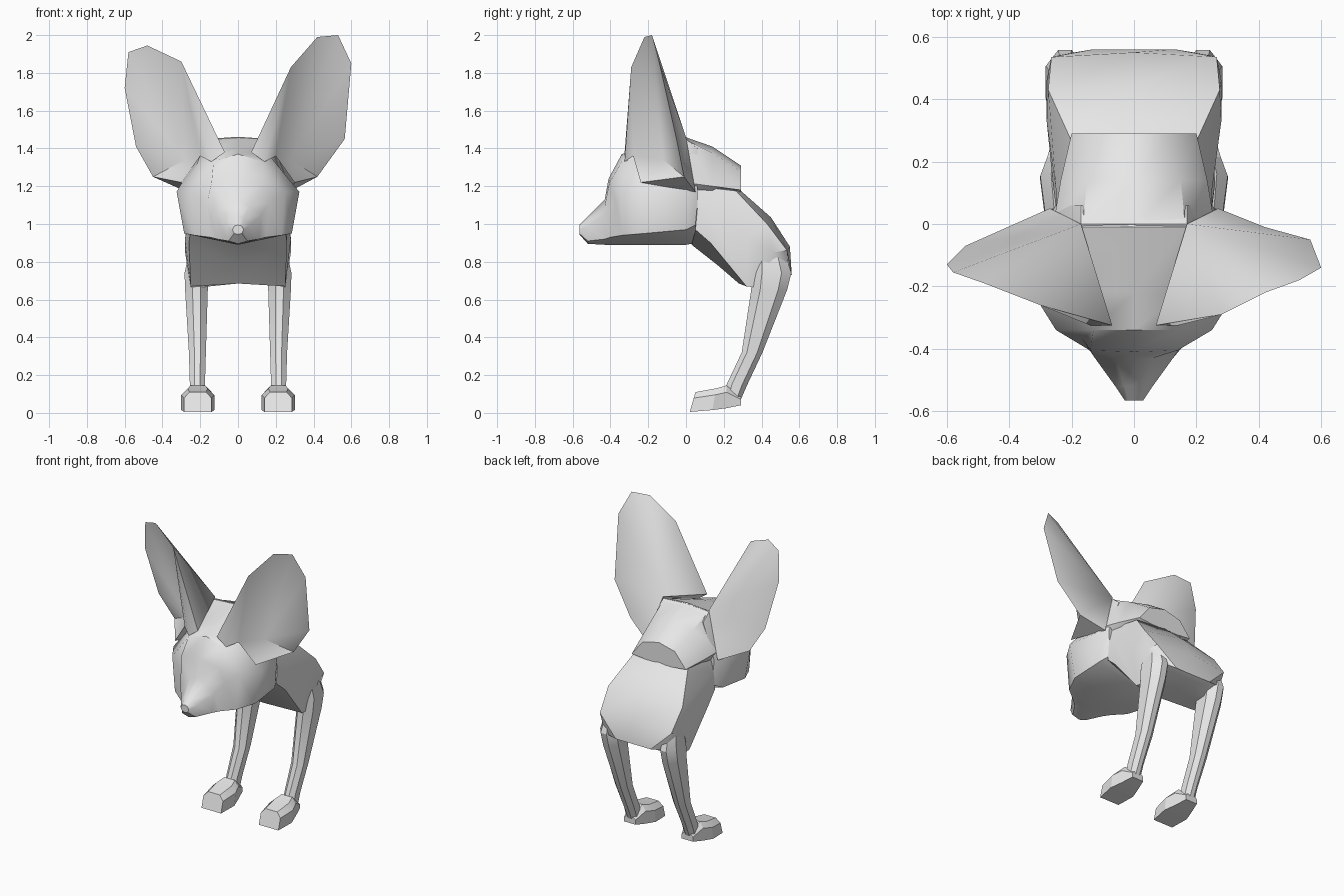
import bpy
import bmesh
from math import radians

default_cube = bpy.data.objects.get("Cube")
if default_cube:
    bpy.data.objects.remove(default_cube, do_unlink=True)

# One plain colour for the whole animal
fur = bpy.data.materials.new("light_grey_fur")
fur.use_nodes = True
fur.diffuse_color = (.8, .8, .8, 1)
fur.node_tree.nodes["Principled BSDF"].inputs["Base Color"].default_value = fur.diffuse_color


def finish(name, bm, angle=32):
    """Turn a bmesh into a smooth-shaded object with sharp creases."""
    bmesh.ops.recalc_face_normals(bm, faces=bm.faces[:])
    mesh = bpy.data.meshes.new(name)
    bm.to_mesh(mesh)
    bm.free()
    mesh.materials.append(fur)
    obj = bpy.data.objects.new(name, mesh)
    bpy.context.collection.objects.link(obj)
    bpy.ops.object.select_all(action='DESELECT')
    obj.select_set(True)
    bpy.context.view_layer.objects.active = obj
    bpy.ops.object.shade_smooth_by_angle(angle=radians(angle))
    return obj


def loft(name, rings, angle=32):
    """Skin a row of equal closed rings and cap both ends."""
    bm = bmesh.new()
    rows = [[bm.verts.new(point) for point in ring] for ring in rings]
    count = len(rows[0])
    for lower, upper in zip(rows, rows[1:]):
        for i in range(count):
            j = (i + 1) % count
            bm.faces.new((lower[i], lower[j], upper[j], upper[i]))
    bm.faces.new(rows[0])
    bm.faces.new(rows[-1])
    return finish(name, bm, angle)


def mirrored(half):
    """Complete a ring given from its top centre to its bottom centre."""
    return half + [(-x, y, z) for x, y, z in reversed(half[1:-1])]


def section(y, pairs):
    """Upright symmetric ring at depth y from (x, z) pairs."""
    return mirrored([(x, y, z) for x, z in pairs])


# Head: nose, snout, brow with eye hollows, forehead, cheeks, back of the skull
loft("head", [
    section(-.565, [(0, .995), (.02, .99), (.03, .97), (.02, .95), (0, .945)]),
    section(-.52, [(0, 1.04), (.03, 1.025), (.06, .99), (.05, .91), (0, .895)]),
    section(-.43, [(0, 1.13), (.06, 1.095), (.125, 1.05), (.11, .92), (0, .89)]),
    mirrored([(0, -.41, 1.24), (.14, -.405, 1.22), (.165, -.37, 1.11),
              (.15, -.4, .93), (0, -.41, .89)]),
    section(-.34, [(0, 1.37), (.13, 1.33), (.25, 1.17), (.23, .94), (0, .89)]),
    section(-.22, [(0, 1.4), (.16, 1.37), (.325, 1.17), (.285, .95), (0, .89)]),
    section(0, [(0, 1.46), (.17, 1.45), (.29, 1.17), (.275, .97), (0, .89)]),
    section(.06, [(0, 1.43), (.17, 1.4), (.25, 1.17), (.24, 1.0), (0, .9)]),
], 40)

# Ruff of the neck, ending in a thin arch over the shoulders
loft("neck_ruff", [
    section(-.01, [(0, 1.462), (.165, 1.45), (.26, 1.22), (.2, 1.1), (0, 1.1)]),
    section(.14, [(0, 1.41), (.15, 1.375), (.235, 1.2), (.17, 1.12), (0, 1.12)]),
    section(.29, [(0, 1.31), (.12, 1.28), (.2, 1.18), (.1, 1.17), (0, 1.17)]),
], 48)

# Body: rings swing from the throat over the shoulders to the cut-off back
body_halves = [
    [(0, .03, 1.25), (.22, .05, 1.2), (.25, .06, 1.08), (.25, .05, .97), (0, .03, .89)],
    [(0, .28, 1.185), (.2, .265, 1.175), (.25, .11, 1.085), (.26, .13, .9), (0, .17, .78)],
    [(0, .45, 1.035), (.275, .43, 1.0), (.28, .33, .92), (.25, .32, .67), (0, .28, .685)],
    [(0, .55, .88), (.265, .535, .86), (.28, .46, .85), (.25, .4, .66), (0, .4, .71)],
    [(0, .56, .73), (.13, .56, .73), (.22, .545, .74), (.22, .46, .67), (0, .5, .72)],
]
loft("body", [mirrored(half) for half in body_halves])


def leg_ring(side, x0, x1, y0, y1, z):
    """Eight-sided ring with narrow front and back faces."""
    mid, half = (x0 + x1) / 2, (x1 - x0) / 2
    near, far = y0 + (y1 - y0) * .25, y0 + (y1 - y0) * .75
    outline = [(-.35, y0), (.35, y0), (1, near), (1, far),
               (.35, y1), (-.35, y1), (-1, far), (-1, near)]
    return [(side * (mid + u * half), y, z) for u, y in outline]


def foot_ring(side, width, y, slant, low, high):
    """Paw ring with a narrow top, wide middle and flat sole."""
    mid, step = .213, (high - low)
    outline = [(-.6, high, slant), (.6, high, slant), (1, low + step * .7, slant * .7),
               (1, low, 0), (-1, low, 0), (-1, low + step * .7, slant * .7)]
    return [(side * (mid + x * width / 2), y + dy, z) for x, z, dy in outline]


# Legs and paws
for side, label in ((1, "left"), (-1, "right")):
    loft(label + "_leg", [
        leg_ring(side, .18, .262, .36, .525, .84),
        leg_ring(side, .16, .283, .35, .558, .74),
        leg_ring(side, .16, .28, .345, .535, .65),
        leg_ring(side, .17, .26, .295, .405, .32),
        leg_ring(side, .175, .255, .215, .325, .15),
        leg_ring(side, .175, .255, .2, .29, .07),
    ])
    loft(label + "_paw", [
        foot_ring(side, .145, .02, .03, .005, .11),
        foot_ring(side, .175, .14, .02, .015, .13),
        foot_ring(side, .13, .215, 0, .025, .145),
        foot_ring(side, .085, .29, 0, .04, .085),
    ], 25)


def ear(name, side, rim):
    """Cupped ear: a sharp rim fanned to the cup floor and to the crown."""
    bm = bmesh.new()

    def add(x, y, z):
        return bm.verts.new((side * x, y, z))

    # Base points on the skull
    brow = add(.07, -.325, 1.38)
    fold = add(.14, -.325, 1.33)
    front = add(.2, -.28, 1.36)
    cup = add(.28, -.12, 1.34)
    temple = add(.3, -.24, 1.22)
    crown = add(.17, 0, 1.46)
    nape = add(.27, .05, 1.17)
    edge = [add(*point) for point in rim]

    inside = [front] + edge
    outside = [brow] + edge + [nape]
    for line, hub in ((inside, cup), (outside, crown)):
        for a, b in zip(line, line[1:]):
            bm.faces.new((a, b, hub))
    # Front fold, lower ledge and hidden base
    bm.faces.new((brow, fold, edge[0]))
    bm.faces.new((fold, front, edge[0]))
    bm.faces.new((front, cup, temple))
    bm.faces.new((cup, edge[-1], temple))
    bm.faces.new((temple, edge[-1], nape))
    bm.faces.new((brow, fold, front, temple, nape, crown))
    finish(name, bm, 40)


# Ears: the left one is pricked a little higher
ear("left_ear", 1, [(.28, -.29, 1.83), (.42, -.22, 1.99), (.53, -.18, 2.0),
                    (.6, -.14, 1.85), (.565, -.05, 1.45), (.42, -.01, 1.25)])
ear("right_ear", -1, [(.3, -.26, 1.86), (.48, -.19, 1.945), (.58, -.155, 1.91),
                      (.6, -.13, 1.72), (.54, -.07, 1.41), (.45, -.03, 1.25)])
